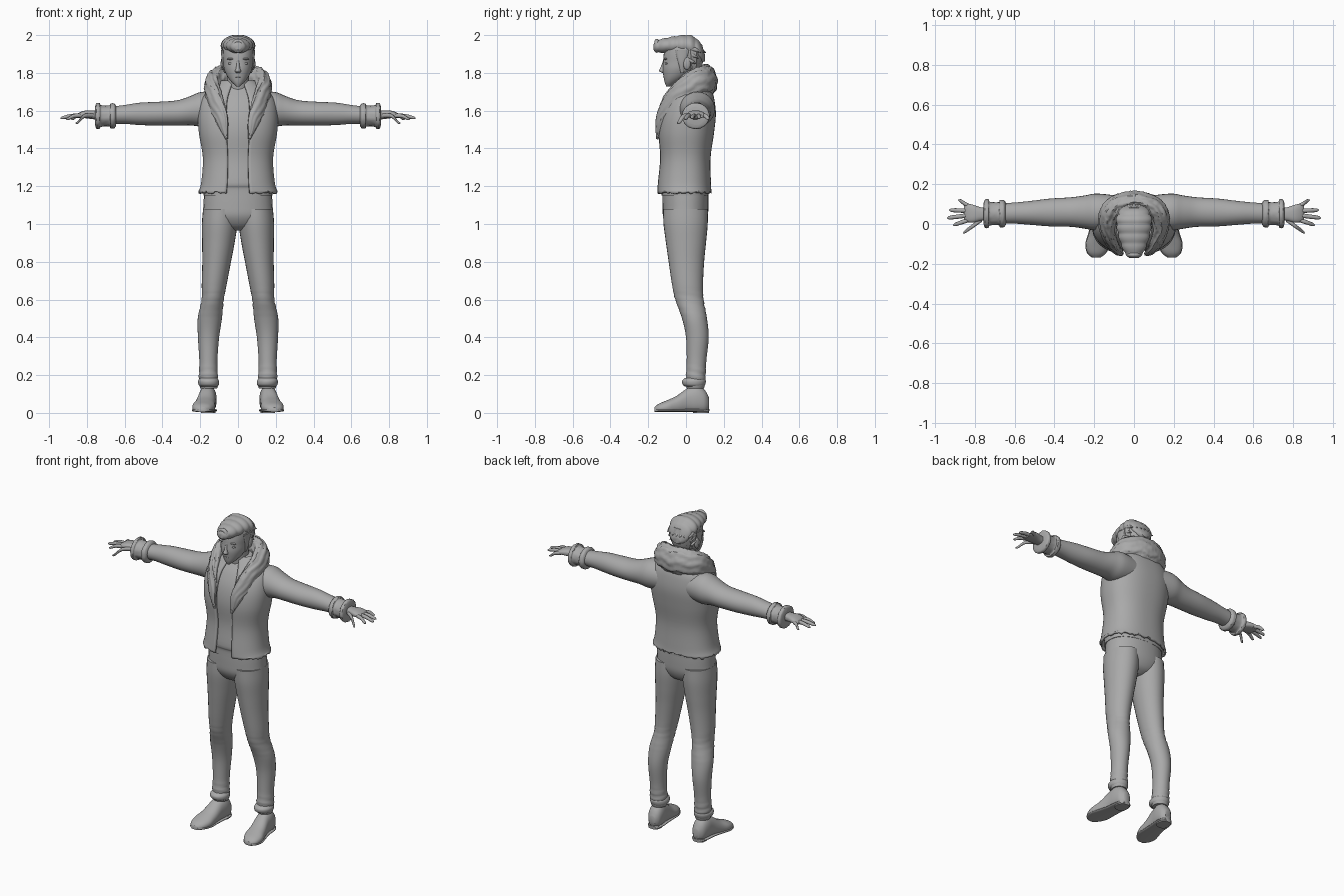
import bpy, bmesh, math, random
from mathutils import Vector

random.seed(4)
if "Cube" in bpy.data.objects:
    bpy.data.objects.remove(bpy.data.objects["Cube"])

grey = bpy.data.materials.new("plain grey")
grey.use_nodes = True
COLOUR = (0.4, 0.4, 0.4, 1)
grey.diffuse_color = COLOUR
grey.node_tree.nodes["Principled BSDF"].inputs["Base Color"].default_value = COLOUR
parts = []


def finish(name, bm, mirror=False):
    """Turn a bmesh into a named object, optionally mirrored across x."""
    bmesh.ops.recalc_face_normals(bm, faces=bm.faces)
    mesh = bpy.data.meshes.new(name)
    bm.to_mesh(mesh)
    bm.free()
    mesh.materials.append(grey)
    obj = bpy.data.objects.new(name, mesh)
    bpy.context.collection.objects.link(obj)
    if mirror:
        obj.modifiers.new("mirror", "MIRROR").use_mirror_merge = False
    parts.append(obj)
    return obj


def spline(points, steps):
    """Catmull-Rom interpolation through tuples of any length."""
    out = []
    last = len(points) - 1
    for i in range(last):
        a, b, c, d = (points[max(0, min(last, i + k))] for k in (-1, 0, 1, 2))
        for j in range(steps):
            t = j / steps
            out.append([q + t / 2 * (r - p + t * (2 * p - 5 * q + 4 * r - s + t * (3 * (q - r) + s - p)))
                        for p, q, r, s in zip(a, b, c, d)])
    return out + [list(points[-1])]


def skin(bm, rings, closed=True):
    rows = [[bm.verts.new(p) for p in ring] for ring in rings]
    n = len(rows[0])
    for low, high in zip(rows, rows[1:]):
        for i in range(n if closed else n - 1):
            k = (i + 1) % n
            bm.faces.new((low[i], low[k], high[k], high[i]))
    if closed:
        bm.faces.new(rows[0])
        bm.faces.new(rows[-1])
    return rows


def loft(name, axis, stations, mirror=False, power=1.0, gap=0.0, steps=4, n=28,
         ripple=None, floor=None):
    """Stations: position on the axis, two centres, two radii. A gap opens the front."""
    order = {"x": (0, 1, 2), "y": (1, 0, 2), "z": (1, 2, 0)}[axis]
    rings = []
    for s, ca, cb, ra, rb in spline(stations, steps):
        ring = []
        for i in range(n + (1 if gap else 0)):
            t = -math.pi / 2 + gap + (2 * math.pi - 2 * gap) * i / n
            c, d = math.cos(t), math.sin(t)
            k = ripple(s, t) if ripple else 1
            abc = (s, ca + k * max(ra, .001) * math.copysign(abs(c) ** power, c),
                   cb + k * max(rb, .001) * math.copysign(abs(d) ** power, d))
            p = [abc[j] for j in order]
            if floor is not None:
                p[2] = max(p[2], floor)
            ring.append(p)
        rings.append(ring)
    bm = bmesh.new()
    skin(bm, rings, not gap)
    return finish(name, bm, mirror)


def blob(name, centre, size, mirror=False):
    bm = bmesh.new()
    bmesh.ops.create_uvsphere(bm, u_segments=20, v_segments=12, radius=1)
    for v in bm.verts:
        v.co = Vector(a * b + c for a, b, c in zip(v.co, size, centre))
    return finish(name, bm, mirror)


# Jacket body, open at the front, with a ragged hem
torso = [(1.17, 0, -.01, .21, .145), (1.22, 0, -.01, .195, .142), (1.35, 0, -.005, .186, .135),
         (1.48, 0, 0, .207, .148), (1.58, 0, .012, .212, .146), (1.66, 0, .025, .195, .125),
         (1.71, 0, .035, .15, .1), (1.76, 0, .04, .09, .07)]
jacket = loft("jacket", "z", torso, power=.85, gap=.24, n=72, steps=5)
for v in jacket.data.vertices:
    if v.co.z < 1.175:
        v.co.z += random.uniform(-.012, .008)
shell = jacket.modifiers.new("thickness", "SOLIDIFY")
shell.thickness, shell.offset = .014, -1
for p in jacket.data.polygons:
    p.use_smooth = True

# Shirt underneath, ending just below the jacket
shirt = [(max(z, 1.2), x, y, a - .014, b - .014) for z, x, y, a, b in torso[1:]]
loft("shirt", "z", [(1.15, 0, -.005, .183, .125), (1.19, 0, -.005, .184, .126)] + shirt, power=.85)

# Sleeves, cuffs and hands
loft("sleeve", "x", [(.1, .06, 1.61, .085, .085), (.19, .06, 1.608, .093, .092),
                     (.25, .06, 1.6, .083, .078), (.32, .06, 1.588, .074, .067),
                     (.42, .058, 1.584, .07, .063), (.52, .056, 1.583, .06, .059),
                     (.6, .055, 1.58, .053, .05), (.68, .053, 1.575, .05, .045)], True)
loft("cuff", "x", [(.645, .052, 1.572, .055, .05), (.655, .052, 1.572, .068, .065),
                   (.675, .052, 1.572, .068, .065), (.682, .052, 1.572, .058, .055),
                   (.725, .052, 1.572, .06, .057), (.732, .052, 1.572, .071, .067),
                   (.75, .052, 1.572, .071, .067), (.757, .052, 1.572, .05, .046)], True,
     n=40, ripple=lambda s, t: 1 + random.uniform(-.025, .025))
loft("palm", "x", [(.72, .05, 1.575, .03, .025), (.77, .05, 1.578, .034, .023),
                   (.81, .052, 1.58, .045, .02), (.84, .056, 1.575, .045, .015),
                   (.855, .056, 1.57, .035, .009)], True, power=.8)
FINGERS = {"index": (.022, .91, -.005, 1.555), "middle": (.045, .94, .03, 1.56),
           "ring": (.066, .93, .07, 1.56), "little": (.088, .885, .12, 1.555),
           "thumb": (.022, .86, -.045, 1.535)}
for finger, (y, tip, tip_y, tip_z) in FINGERS.items():
    base = .765 if finger == "thumb" else .825
    r = .011
    loft(finger + "_finger", "x", [(base, y, 1.574, r, r), ((base + tip) / 2, (y + tip_y) / 2, 1.572, r, r),
                                   (tip - .012, tip_y * .88 + y * .12, tip_z + .003, .009, .008),
                                   (tip, tip_y, tip_z, .002, .002)], True, n=12)

# Trousers: hips and two legs with soft folds
loft("hips", "z", [(1.175, 0, -.003, .178, .122), (1.1, 0, -.003, .183, .122),
                   (1.04, 0, -.003, .18, .117), (.99, 0, 0, .12, .09), (.965, 0, 0, .04, .05)], power=.9)


def folds(z, t):
    strength = .03 * math.exp(-((z - .58) / .05) ** 2) + .05 * math.exp(-((z - .2) / .04) ** 2)
    return 1 + strength * math.sin(z * 170 + 2 * math.sin(t))


loft("trouser_leg", "z", [(1.08, .094, -.003, .091, .118), (1, .097, -.002, .094, .117),
                          (.9, .104, 0, .086, .106), (.8, .113, .002, .076, .094),
                          (.68, .126, .008, .066, .082), (.6, .134, .018, .059, .075),
                          (.5, .149, .045, .064, .066), (.4, .156, .06, .056, .06),
                          (.28, .157, .056, .048, .052), (.2, .157, .052, .05, .052),
                          (.15, .155, .05, .05, .05), (.13, .155, .05, .044, .045)],
     True, steps=6, ripple=folds)
loft("ankle_fold", "z", [(.14, .155, .045, .045, .05), (.15, .155, .042, .054, .06),
                         (.17, .156, .042, .055, .063), (.185, .156, .045, .045, .05)], True)

# Boots with soles and heels
boot = [(.122, .155, .05, .02, .03), (.1, .157, .06, .04, .06), (.06, .16, .07, .047, .075),
        (.01, .165, .064, .047, .068), (-.05, .174, .04, .054, .05),
        (-.1, .182, .03, .06, .037), (-.145, .188, .022, .046, .026), (-.168, .19, .015, .02, .014)]
loft("boot", "y", boot, True, power=.9, floor=.012)
loft("sole", "y", [(y, x, .013, a + .003, .008) for y, x, z, a, b in boot], True, power=.7)
loft("heel", "z", [(0, .158, .08, .038, .042), (.02, .158, .08, .04, .044)], True, power=.8)

# Neck and head
loft("neck", "z", [(1.64, 0, .03, .075, .07), (1.72, 0, .01, .06, .06), (1.84, 0, 0, .06, .065)])
loft("head", "z", [(1.728, 0, -.092, .008, .012), (1.75, 0, -.078, .033, .035),
                   (1.78, 0, -.055, .056, .064), (1.82, 0, -.032, .074, .092),
                   (1.86, 0, -.018, .08, .103), (1.9, 0, -.012, .084, .106),
                   (1.94, 0, -.012, .08, .095), (1.97, 0, -.01, .055, .065), (1.98, 0, -.01, .02, .02)], power=.95)
loft("nose", "z", [(1.8, 0, -.112, .012, .012), (1.81, 0, -.122, .016, .021),
                   (1.83, 0, -.12, .01, .014), (1.87, 0, -.114, .006, .006)], n=14)
blob("ear", (.08, .005, 1.85), (.012, .02, .034), True)
blob("eye", (.037, -.102, 1.85), (.016, .01, .007), True)
blob("brow", (.038, -.108, 1.874), (.022, .009, .005), True)
blob("lips", (0, -.11, 1.779), (.02, .011, .005))

# Swept-up hair in rolled ridges with a front curl
loft("quiff", "y", [(-.172, 0, 1.937, .02, .015), (-.155, 0, 1.94, .042, .032),
                    (-.1, 0, 1.945, .068, .043), (-.04, 0, 1.947, .084, .052),
                    (.02, 0, 1.943, .092, .06), (.06, 0, 1.925, .08, .055),
                    (.085, 0, 1.9, .06, .045), (.1, 0, 1.88, .03, .02)],
     steps=9, n=40, ripple=lambda s, t: (.92 + .08 * abs(math.sin(s * 65)))
     * (1 - .05 * math.exp(-(math.cos(t) / .1) ** 2)))
bpy.ops.mesh.primitive_torus_add(location=(0, -.155, 1.943), rotation=(math.pi / 2, 0, 0),
                                 major_radius=.026, minor_radius=.011)
curl = bpy.context.object
curl.name = "front_curl"
curl.data.materials.append(grey)
parts.append(curl)
loft("back_hair", "z", [(1.8, 0, .035, .05, .03), (1.84, 0, .03, .07, .055),
                        (1.9, 0, .025, .087, .07), (1.95, 0, .02, .08, .065)],
     ripple=lambda s, t: 1 + .03 * math.cos(t * 14))
for row in range(3):
    for i in range(-3, 4):
        x, z = .024 * i, 1.93 - .03 * row
        y = .075 - 5 * x * x - .012 * row
        loft("hair_tuft", "y", [(y - .04, x * .95, z, .014, .018), (y, x, z - .006, .015, .013),
                                (y + .03, x * 1.05, z - .022, .002, .002)], n=10)
loft("sideburn", "z", [(1.8, .07, -.02, .004, .008), (1.85, .078, -.022, .008, .018),
                       (1.92, .08, -.018, .01, .04)], True, n=14)

# Shaggy fur collar swept round the neck: position, width, thickness
half = [(.06, -.152, 1.45, .006, .006), (.085, -.135, 1.55, .035, .02), (.118, -.08, 1.64, .055, .032),
        (.135, -.005, 1.71, .062, .042), (.12, .065, 1.75, .072, .048), (.065, .105, 1.763, .078, .048)]
path = spline(half + [(0, .117, 1.763, .08, .048)] + [(-p[0],) + p[1:] for p in reversed(half)], 9)
rings = []
for i, (x, y, z, wide, thick) in enumerate(path):
    ahead, behind = path[min(i + 1, len(path) - 1)], path[max(i - 1, 0)]
    along = (Vector(ahead[:3]) - Vector(behind[:3])).normalized()
    out = Vector((x, y, .02)).normalized()
    across = along.cross(out).normalized()
    out = across.cross(along)
    ring = []
    for k in range(48):
        t = math.tau * k / 48
        fur = 1 + .05 * math.sin(t * 9 + math.sin(i * .5)) + random.uniform(-.04, .04)
        ring.append(Vector((x, y, z)) + fur * (across * wide * math.cos(t) + out * thick * math.sin(t)))
    rings.append(ring)
bm = bmesh.new()
skin(bm, rings)
finish("fur_collar", bm)

# Smooth shading that keeps hard edges
bpy.ops.object.select_all(action="DESELECT")
for obj in parts:
    obj.select_set(True)
bpy.context.view_layer.objects.active = parts[0]
bpy.ops.object.shade_smooth_by_angle(angle=math.radians(45))
